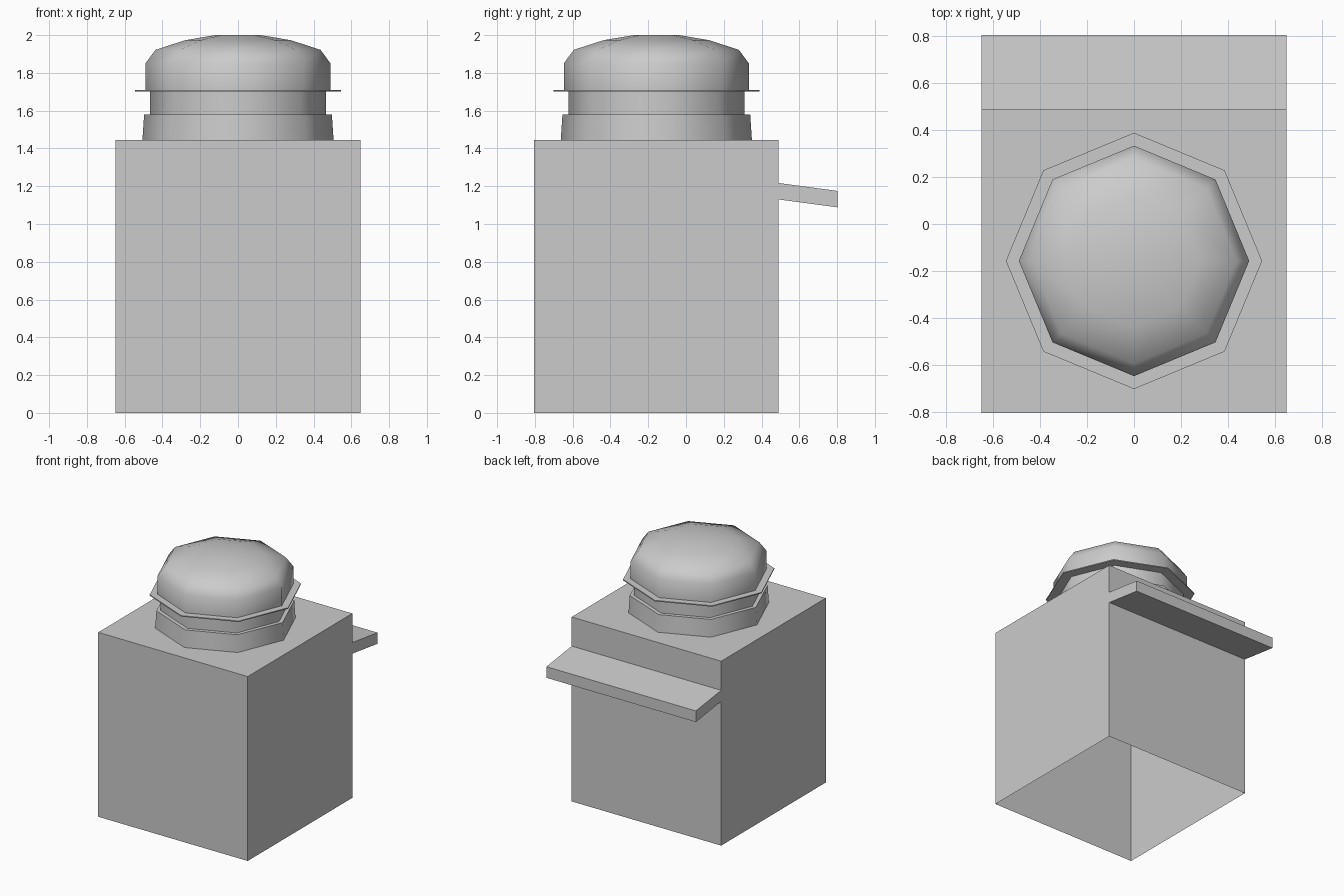
import bpy, bmesh, math

if "Cube" in bpy.data.objects:
    bpy.data.objects.remove(bpy.data.objects["Cube"])


def make_object(name, bm):
    bmesh.ops.recalc_face_normals(bm, faces=bm.faces)
    mesh = bpy.data.meshes.new(name)
    bm.to_mesh(mesh)
    bm.free()
    obj = bpy.data.objects.new(name, mesh)
    bpy.context.collection.objects.link(obj)
    return obj


def extrude_profile(name, profile, half_width, open_bottom=False):
    """Extrude a (y, z) outline along x."""
    bm = bmesh.new()
    face = bm.faces.new([bm.verts.new((-half_width, y, z)) for y, z in profile])
    res = bmesh.ops.extrude_face_region(bm, geom=[face], use_keep_orig=True)
    verts = [v for v in res["geom"] if isinstance(v, bmesh.types.BMVert)]
    bmesh.ops.translate(bm, verts=verts, vec=(2 * half_width, 0, 0))
    if open_bottom:
        low = [f for f in bm.faces if all(abs(v.co.z) < 1e-5 for v in f.verts)]
        bmesh.ops.delete(bm, geom=low, context='FACES_ONLY')
    return make_object(name, bm)


def lathe(name, profile, centre_y, sides=8):
    """Turn an (r, z) profile into a smooth-shaded, capped octagonal form."""
    bm = bmesh.new()
    rings = []
    for r, z in profile:
        rings.append([bm.verts.new((r * math.cos(2 * math.pi * i / sides),
                                    centre_y + r * math.sin(2 * math.pi * i / sides), z))
                      for i in range(sides)])
    for a, b in zip(rings, rings[1:]):
        for i in range(sides):
            j = (i + 1) % sides
            bm.faces.new((a[i], a[j], b[j], b[i]))
    bm.faces.new(rings[-1])
    obj = make_object(name, bm)
    bpy.ops.object.select_all(action='DESELECT')
    obj.select_set(True)
    bpy.context.view_layer.objects.active = obj
    bpy.ops.object.shade_smooth_by_angle(angle=math.radians(50))
    return obj


# Hollow box body, open underneath
extrude_profile("body", [(-0.805, 0), (0.49, 0), (0.49, 1.445), (-0.805, 1.445)],
                0.648, open_bottom=True)

# Sloping ledge on the back
extrude_profile("back_ledge", [(0.49, 1.13), (0.803, 1.088), (0.803, 1.175), (0.49, 1.217)], 0.648)

# Stepped collar, thin flange and domed lid
lathe("domed_lid", [(0.506, 1.445), (0.497, 1.58), (0.466, 1.58), (0.466, 1.702),
                    (0.545, 1.702), (0.545, 1.71), (0.49, 1.71), (0.49, 1.85),
                    (0.437, 1.922), (0.28, 1.973), (0.12, 2.0)], -0.157)
